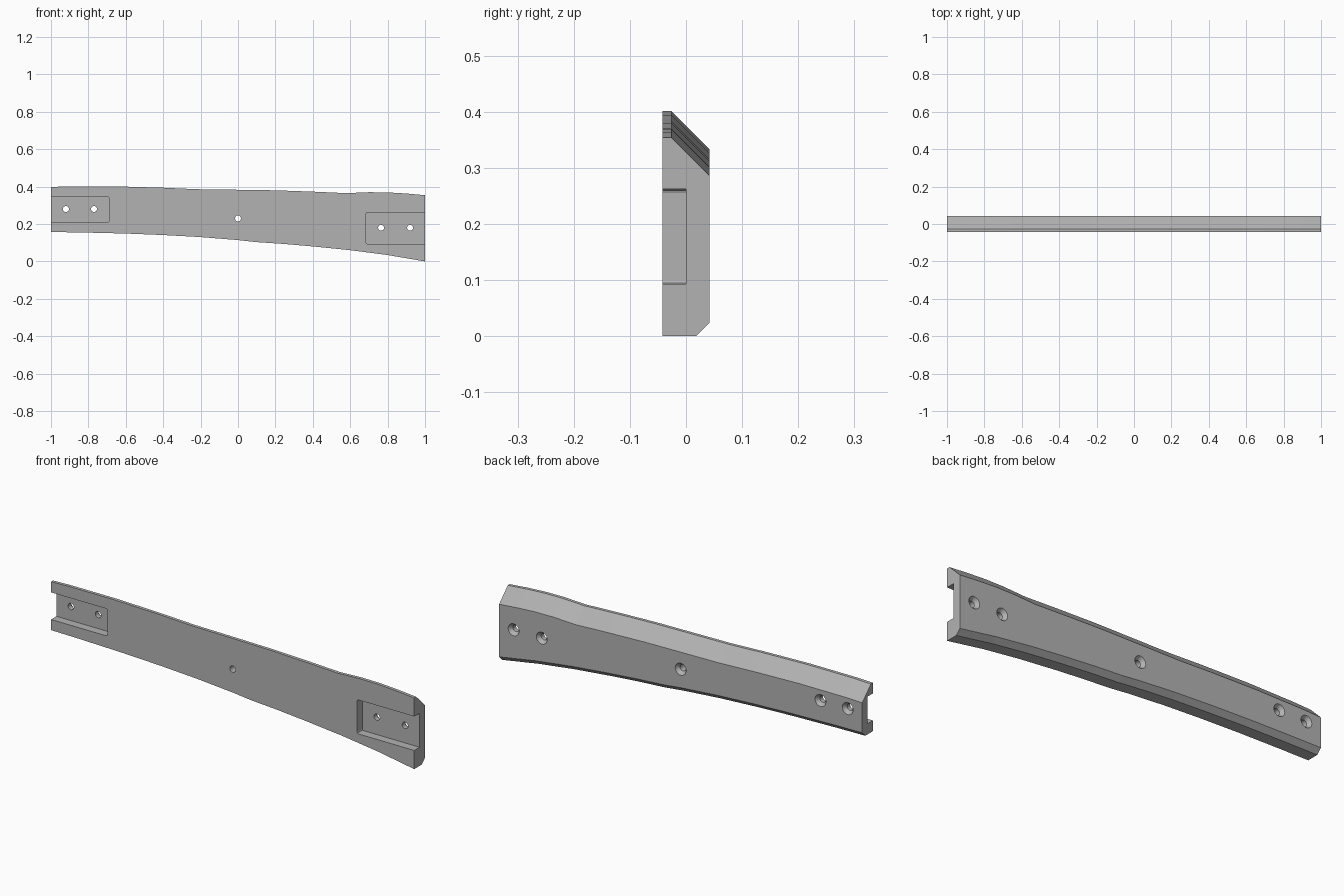
import bpy, bmesh, math

if "Cube" in bpy.data.objects:
    bpy.data.objects.remove(bpy.data.objects["Cube"])

wood = bpy.data.materials.new("plain grey")
wood.diffuse_color = (0.45, 0.45, 0.45, 1)
wood.use_nodes = True
wood.node_tree.nodes["Principled BSDF"].inputs["Base Color"].default_value = wood.diffuse_color

HALF = 0.042


def make_object(name, bm):
    bmesh.ops.recalc_face_normals(bm, faces=bm.faces)
    mesh = bpy.data.meshes.new(name)
    bm.to_mesh(mesh)
    bm.free()
    mesh.materials.append(wood)
    obj = bpy.data.objects.new(name, mesh)
    bpy.context.collection.objects.link(obj)
    return obj


def interp(pts, x):
    for (x0, z0), (x1, z1) in zip(pts, pts[1:]):
        if x <= x1:
            return z0 + (z1 - z0) * (x - x0) / (x1 - x0)
    return pts[-1][1]


def loft(rings):
    bm = bmesh.new()
    vs = [[bm.verts.new(p) for p in ring] for ring in rings]
    n = len(vs[0])
    for a, b in zip(vs, vs[1:]):
        for i in range(n):
            j = (i + 1) % n
            bm.faces.new((a[i], a[j], b[j], b[i]))
    bm.faces.new(vs[0])
    bm.faces.new(vs[-1][::-1])
    return bm


# Curved rail: chamfered section swept between top and bottom outlines
top = [(-1, .398), (-.9, .401), (-.65, .401), (-.4, .394), (-.22, .386), (0, .383),
       (.2, .38), (.4, .373), (.58, .365), (.7, .37), (.8, .369), (.9, .363), (1, .354)]
bottom = [(-1, .157), (-.85, .155), (-.6, .149), (-.4, .141), (-.2, .13), (0, .114),
          (.1, .103), (.25, .093), (.4, .08), (.6, .06), (.8, .034), (1, 0)]
rings = []
for x in sorted({p[0] for p in top + bottom}):
    t, b = interp(top, x), interp(bottom, x)
    rings.append([(x, -HALF, b), (x, .018, b), (x, HALF, b + .024),
                  (x, HALF, t - .068), (x, -.026, t), (x, -HALF, t)])
rail = make_object("curved_rail", loft(rings))


# End pockets, open at the front and at the rail ends
def pocket(name, inner, outer, z0, z1, r=.007):
    s = 1 if outer > inner else -1
    outline = [(outer, z0), (inner + s * r, z0), (inner + s * r * .3, z0 + r * .3),
               (inner, z0 + r), (inner, z1 - r), (inner + s * r * .3, z1 - r * .3),
               (inner + s * r, z1), (outer, z1)]
    return make_object(name, loft([[(x, y, z) for x, z in outline] for y in (-.1, 0)]))


# Screw holes, widening at the back
def screw_hole(name, cx, cz, n=24):
    steps = [(-.1, .016), (.024, .016), (.042, .03), (.06, .03)]
    return make_object(name, loft([[(cx + r * math.cos(2 * math.pi * i / n), y,
                                     cz + r * math.sin(2 * math.pi * i / n))
                                    for i in range(n)] for y, r in steps]))


cutters = [pocket("left_pocket", -.69, -1.1, .21, .345),
           pocket("right_pocket", .685, 1.1, .093, .262)]
for k, (x, z) in enumerate([(-.92, .28), (-.77, .28), (0, .23), (.765, .18), (.92, .18)]):
    cutters.append(screw_hole(f"screw_hole_{k + 1}", x, z))

bpy.context.view_layer.objects.active = rail
rail.select_set(True)
for c in cutters:
    c.hide_render = True
    mod = rail.modifiers.new(c.name, 'BOOLEAN')
    mod.operation = 'DIFFERENCE'
    mod.solver = 'EXACT'
    mod.object = c
    bpy.ops.object.modifier_apply(modifier=mod.name)
for c in cutters:
    bpy.data.objects.remove(c, do_unlink=True)
